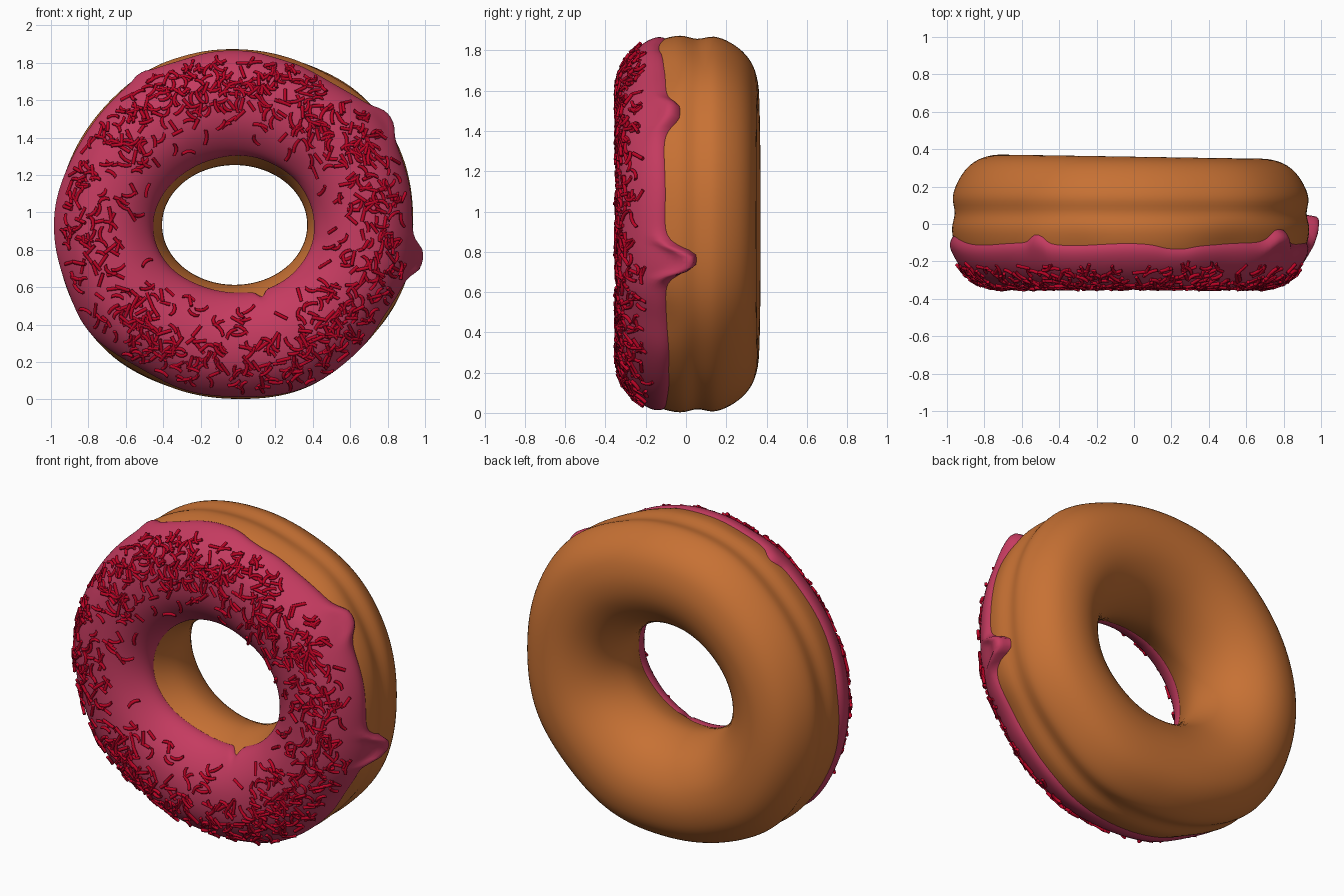
import bpy, bmesh, math, random
from math import sin, cos, pi, exp, radians
from mathutils import Vector, Matrix

random.seed(7)
if "Cube" in bpy.data.objects:
    bpy.data.objects.remove(bpy.data.objects["Cube"], do_unlink=True)

CX, CZ = -0.018, 0.933

# Ring cross-section as (hole-to-rim fraction, depth), from the back crest
# through the hole to the front crest, then over the grooved rim
SECTION = [(.54, .36), (.35, .335), (.17, .26), (.05, .15), (0, .02), (.05, -.11),
           (.16, -.22), (.34, -.295), (.55, -.315), (.74, -.29), (.88, -.22),
           (.965, -.13), (1, -.03), (.975, .055), (.992, .14), (.945, .22),
           (.85, .295), (.72, .342)]
FRONT, RIM_END = 8, 16

# Uneven rim radius at equal angles, starting from +x
RIM = [.955, .97, .975, .945, .94, .95, .94, .945, .955, .96, .965, .938, .93, .95, .945, .965]

# Places where the front half is pulled in: angle, width, amount
PULLS = [(54, 13, .035), (236, 14, .025), (-30, 9, .02), (108, 8, .012)]


def spline(values, t):
    """Closed smooth curve through the values."""
    n = len(values)
    i = math.floor(t)
    f = t - i
    a, b, c, d = (Vector(values[(i + k) % n]) for k in (-1, 0, 1, 2))
    return b + .5 * f * (c - a + f * (2 * a - 5 * b + 4 * c - d + f * (3 * (b - c) + d - a)))


def bump(angle, centre, width):
    d = (angle - radians(centre) + pi) % (2 * pi) - pi
    return exp(-(d / radians(width)) ** 2)


def blunt(angle, centre, width):
    """Bump with a rounder tip and a wider foot."""
    d = (angle - radians(centre) + pi) % (2 * pi) - pi
    return 1 / (1 + abs(d / radians(width)) ** 3.5)


RIM_POINTS = [(r, 0) for r in RIM]


def surface(angle, t, lift=0.0):
    """Point on the ring at an angle and section position, lifted off the dough."""
    outer = spline(RIM_POINTS, angle / (2 * pi) * len(RIM)).x
    inner = 1 / math.hypot(cos(angle) / .388, sin(angle) / .32)
    u, y = spline(SECTION, t)
    du, dy = spline(SECTION, t + .02) - spline(SECTION, t - .02)
    normal = Vector((dy, -du * (outer - inner))).normalized()
    front = min(1, max(0, (.03 - y) / .14))
    outer -= front * sum(p[2] * bump(angle, p[0], p[1]) for p in PULLS)
    r = inner + (outer - inner) * u + normal.x * lift
    if y > 0:
        y *= 1 - .03 * cos(angle)
    return Vector((CX + r * cos(angle), y + normal.y * lift, CZ + r * sin(angle)))


def find_depth(depth, low, high):
    """Section position between low and high where the depth is reached."""
    rising = spline(SECTION, high).y > spline(SECTION, low).y
    for _ in range(18):
        mid = (low + high) / 2
        if (spline(SECTION, mid).y < depth) == rising:
            low = mid
        else:
            high = mid
    return low


def material(name, colour):
    m = bpy.data.materials.new(name)
    m.use_nodes = True
    m.diffuse_color = (*colour, 1)
    shader = m.node_tree.nodes["Principled BSDF"]
    shader.inputs["Base Color"].default_value = (*colour, 1)
    shader.inputs["Roughness"].default_value = .5
    return m


def finish(name, bm, mat, sharp=180):
    bmesh.ops.recalc_face_normals(bm, faces=bm.faces)
    mesh = bpy.data.meshes.new(name)
    bm.to_mesh(mesh)
    bm.free()
    mesh.materials.append(mat)
    ob = bpy.data.objects.new(name, mesh)
    bpy.context.collection.objects.link(ob)
    bpy.ops.object.select_all(action='DESELECT')
    ob.select_set(True)
    bpy.context.view_layer.objects.active = ob
    bpy.ops.object.shade_smooth_by_angle(angle=radians(sharp))


def skin(bm, loops, closed=True):
    """Quads between successive loops of points."""
    rows = [[bm.verts.new(p) for p in loop] for loop in loops]
    n = len(rows[0])
    for k in range(len(rows) if closed else len(rows) - 1):
        a, b = rows[k], rows[(k + 1) % len(rows)]
        for j in range(n):
            bm.faces.new((a[j], a[(j + 1) % n], b[(j + 1) % n], b[j]))
    return rows


dough_mat = material("golden dough", (.57, .165, .034))
icing_mat = material("pink icing", (.56, .044, .118))
sprinkle_mat = material("red sprinkle", (.50, .001, .019))

# Dough ring
STEPS = 144
bm = bmesh.new()
skin(bm, [[surface(2 * pi * k / STEPS, j * .25) for j in range(4 * len(SECTION))]
          for k in range(STEPS)])
finish("dough_ring", bm, dough_mat)

# Icing drips: angle, width, reach, swelling
DRIPS = [(-10.5, 4.2, .17, .065), (35, 5, .085, .035), (122, 3, .05, .004),
         (180, 14, .04, .008), (-50, 14, .03, 0), (75, 6, -.02, 0), (215, 8, .03, 0)]


def icing_edges(angle):
    rim = -.11 + .006 * sin(9 * angle) + sum(d[2] * blunt(angle, d[0], d[1]) for d in DRIPS)
    hole = -.145 + .012 * sin(3 * angle + 1) - .05 * bump(angle, -69, 4)
    return find_depth(hole, 2, FRONT), find_depth(rim, FRONT, RIM_END)


def icing_lift(angle, e):
    swell = sum(d[3] * bump(angle, d[0], d[1] * 1.2) for d in DRIPS)
    return (.024 + swell * exp(-((.9 - e) / .16) ** 2)) * (1 - abs(e) ** 12)


# Icing shell, closed beneath the dough surface
STEPS, ACROSS = 240, 36
bm = bmesh.new()
loops = []
for k in range(STEPS):
    angle = 2 * pi * k / STEPS
    start, end = icing_edges(angle)
    top, under = [], []
    for j in range(ACROSS + 1):
        e = -cos(pi * j / ACROSS)
        t = start + (end - start) * (e + 1) / 2
        top.append(surface(angle, t, icing_lift(angle, e)))
        under.append(surface(angle, t, -.012))
    loops.append(top + under[::-1])
skin(bm, loops)
finish("icing", bm, icing_mat)

# Sprinkles: short bent rods scattered over the front of the icing
bm = bmesh.new()
SIDES, RADIUS = 6, .0098
placed = 0
while placed < 820:
    angle = random.uniform(0, 2 * pi)
    t = random.gauss(FRONT + .75, 1.05)
    sparse = .45 * bump(angle, 165, 45)
    limit = 10.1 + .6 * bump(angle, -45, 25)
    if not 6.3 < t < limit or random.random() < sparse:
        continue
    placed += 1
    lift = .023 + random.uniform(0, .011)
    base = surface(angle, t, lift)
    along = (surface(angle, t + .05, lift) - base).normalized()
    around = (surface(angle + .01, t, lift) - base).normalized()
    normal = along.cross(around).normalized()
    if (surface(angle, t, lift + .01) - base).dot(normal) < 0:
        normal.negate()
    turn = Matrix.Rotation(random.uniform(0, 2 * pi), 3, normal)
    axis = (turn @ along + normal * random.uniform(-.1, .1)).normalized()
    side = normal.cross(axis).normalized()
    up = axis.cross(side)
    half = random.uniform(.028, .042)
    bend = random.choice((0, 0, .008, .014, -.012))
    rings = []
    for s in (-1, -.35, .35, 1):
        centre = base + axis * half * s + side * bend * s * s
        rings.append([centre + RADIUS * (side * cos(2 * pi * i / SIDES) + up * sin(2 * pi * i / SIDES))
                      for i in range(SIDES)])
    rows = skin(bm, rings, closed=False)
    bm.faces.new(rows[0][::-1])
    bm.faces.new(rows[-1])
finish("sprinkles", bm, sprinkle_mat, 65)
